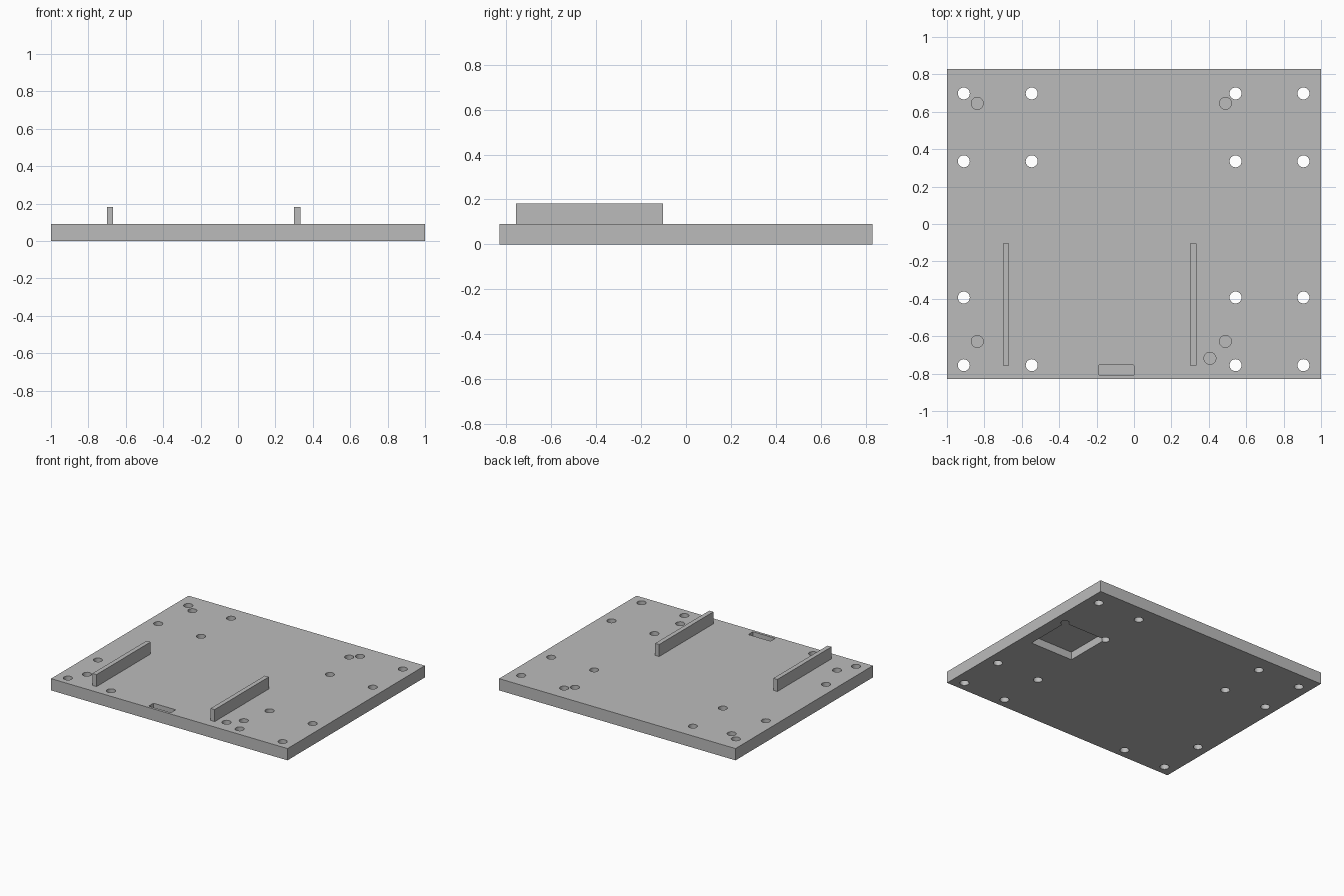
import bpy
import bmesh
from math import radians
from mathutils import Matrix, Vector

cube = bpy.data.objects.get("Cube")
if cube:
    bpy.data.objects.remove(cube, do_unlink=True)

THICK = 0.09
HOLE_R = 0.032

grey = bpy.data.materials.new("plain grey")
grey.use_nodes = True
grey.diffuse_color = (0.5, 0.5, 0.5, 1)
bsdf = grey.node_tree.nodes["Principled BSDF"]
bsdf.inputs["Base Color"].default_value = grey.diffuse_color


def add_box(bm, low, high, corner=0):
    """Box between two corners, with optional rounded upright edges."""
    low, high = Vector(low), Vector(high)
    place = Matrix.Translation((low + high) / 2) @ Matrix.Diagonal((*(high - low), 1))
    verts = bmesh.ops.create_cube(bm, size=1, matrix=place)["verts"]
    if corner:
        upright = [e for e in {e for v in verts for e in v.link_edges}
                   if abs(e.verts[0].co.z - e.verts[1].co.z) > 1e-4]
        bmesh.ops.bevel(bm, geom=upright, offset=corner, segments=3,
                        profile=0.5, affect='EDGES')


def add_drill(bm, x, y, bottom):
    """Upright cylinder reaching from the given height to above the plate."""
    top = THICK + 0.05
    bmesh.ops.create_cone(bm, cap_ends=True, segments=32, radius1=HOLE_R,
                          radius2=HOLE_R, depth=top - bottom,
                          matrix=Matrix.Translation((x, y, (top + bottom) / 2)))


def make_object(name, bm):
    mesh = bpy.data.meshes.new(name)
    bm.to_mesh(mesh)
    bm.free()
    mesh.materials.append(grey)
    obj = bpy.data.objects.new(name, mesh)
    bpy.context.collection.objects.link(obj)
    return obj


# Base plate
bm = bmesh.new()
add_box(bm, (-1, -0.83, 0), (1, 0.83, THICK))
plate = make_object("base_plate", bm)

# Through holes in a grid, with one position left solid
drills = bmesh.new()
for row, y in enumerate((-0.755, -0.393, 0.335, 0.698)):
    for col, x in enumerate((-0.91, -0.547, 0.543, 0.906)):
        if (row, col) != (1, 1):
            add_drill(drills, x, y, -0.05)

# Blind holes and the shallow slot near the front edge
for x, y in ((-0.838, 0.645), (0.489, 0.645), (-0.838, -0.628),
             (0.489, -0.628), (0.406, -0.718)):
    add_drill(drills, x, y, 0.03)
add_box(drills, (-0.188, -0.81, 0.045), (0, -0.753, 0.14), corner=0.006)

# Square pocket in the underside
pocket = bmesh.new()
add_box(pocket, (0.545, -0.028, -0.05), (0.906, 0.335, 0.06))

for name, bm in (("pocket_cutter", pocket), ("hole_cutter", drills)):
    cutter = make_object(name, bm)
    cutter.hide_render = True
    cut = plate.modifiers.new(name, 'BOOLEAN')
    cut.operation = 'DIFFERENCE'
    cut.solver = 'EXACT'
    cut.object = cutter
    bpy.context.view_layer.objects.active = plate
    bpy.ops.object.modifier_apply(modifier=cut.name)
    bpy.data.objects.remove(cutter, do_unlink=True)

# Smooth hole walls, sharp edges elsewhere
bpy.ops.object.select_all(action='DESELECT')
plate.select_set(True)
bpy.context.view_layer.objects.active = plate
bpy.ops.object.shade_smooth_by_angle(angle=radians(30))

# Two upright rails
for name, x in (("right_rail", -0.684), ("left_rail", 0.316)):
    bm = bmesh.new()
    add_box(bm, (x - 0.017, -0.757, THICK), (x + 0.017, -0.103, 0.182))
    make_object(name, bm)
